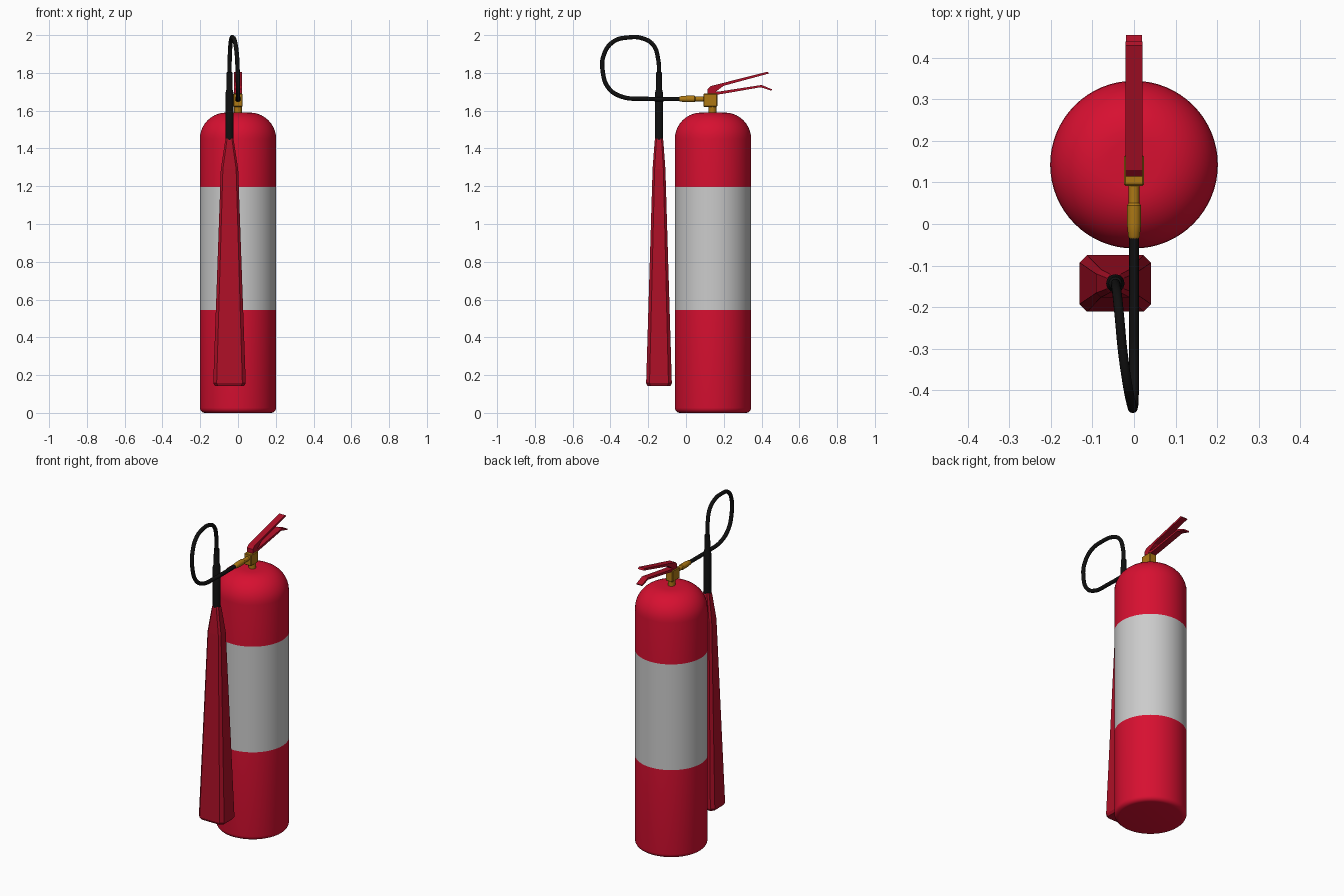
import bpy, bmesh, math
from mathutils import Vector

cube = bpy.data.objects.get("Cube")
if cube:
    bpy.data.objects.remove(cube, do_unlink=True)


def material(name, rgb):
    m = bpy.data.materials.new(name)
    m.use_nodes = True
    m.diffuse_color = (*rgb, 1)
    m.node_tree.nodes["Principled BSDF"].inputs["Base Color"].default_value = (*rgb, 1)
    return m


RED = material("bright red", (0.68, 0.005, 0.03))
DARK = material("dark red", (0.42, 0.005, 0.02))
GREY = material("light grey", (0.6, 0.6, 0.6))
BRASS = material("brass", (0.42, 0.19, 0.007))
BLACK = material("black rubber", (0.005, 0.005, 0.005))


def finish(name, bm, mats, smooth=True):
    bmesh.ops.recalc_face_normals(bm, faces=bm.faces)
    me = bpy.data.meshes.new(name)
    bm.to_mesh(me)
    bm.free()
    ob = bpy.data.objects.new(name, me)
    bpy.context.collection.objects.link(ob)
    for m in mats:
        me.materials.append(m)
    if smooth:
        bpy.ops.object.select_all(action="DESELECT")
        ob.select_set(True)
        bpy.context.view_layer.objects.active = ob
        bpy.ops.object.shade_smooth_by_angle(angle=math.radians(35))
    return ob


def loft(bm, rings):
    """Skin a list of point rings and cap both ends."""
    loops = [[bm.verts.new(p) for p in ring] for ring in rings]
    for a, b in zip(loops, loops[1:]):
        for i in range(len(a)):
            j = (i + 1) % len(a)
            bm.faces.new((a[i], a[j], b[j], b[i]))
    bm.faces.new(loops[0])
    bm.faces.new(loops[-1])


def lathe(name, profile, origin, mats, axis="z", sides=24):
    """Turn (radius, distance) pairs around an axis through origin."""
    bm = bmesh.new()
    rings = []
    for r, d in profile:
        ring = []
        for i in range(sides):
            t = math.tau * i / sides
            u, v = r * math.cos(t), r * math.sin(t)
            p = (u, v, d) if axis == "z" else (u, d, v)
            ring.append(Vector(origin) + Vector(p))
        rings.append(ring)
    loft(bm, rings)
    return finish(name, bm, mats)


def side_plate(name, outline, half, mat):
    """Extrude a (y, z) outline across x."""
    bm = bmesh.new()
    loft(bm, [[(x, y, z) for y, z in outline] for x in (-half, half)])
    return finish(name, bm, [mat], smooth=False)


def box(name, lo, hi, mat, bevel):
    bm = bmesh.new()
    bmesh.ops.create_cube(bm, size=1)
    lo, hi = Vector(lo), Vector(hi)
    for v in bm.verts:
        v.co = (lo + hi) / 2 + v.co * (hi - lo)
    bmesh.ops.bevel(bm, geom=bm.edges[:], offset=bevel, segments=1, affect="EDGES")
    return finish(name, bm, [mat], smooth=False)


# Tank: rounded foot, straight wall, domed shoulder
R, SHOULDER, ROUND, FOOT = 0.202, 1.45, 0.14, 0.027
quarter = [math.pi / 2 * i / 10 for i in range(11)]
profile = [(R - FOOT + FOOT * math.sin(t), FOOT - FOOT * math.cos(t)) for t in quarter[::2]]
profile += [(R, 0.545), (R, 1.195)]
profile += [(R - ROUND + ROUND * math.cos(t), SHOULDER + ROUND * math.sin(t)) for t in quarter]
tank = lathe("tank", profile, (0, 0.143, 0), [RED, GREY], sides=64)
# Grey label band around the middle of the wall
for f in tank.data.polygons:
    if 0.545 < f.center.z < 1.195:
        f.material_index = 1

# Brass valve
lathe("valve_neck", [(0.021, 1.57), (0.021, 1.63)], (0, 0.14, 0), [BRASS])
box("valve_body", (-0.024, 0.092, 1.62), (0.024, 0.166, 1.69), BRASS, 0.004)
lathe("hose_connector",
      [(0.011, -0.035), (0.014, -0.03), (0.017, 0.0), (0.017, 0.045), (0.013, 0.05), (0.013, 0.095)],
      (0, 0, 1.662), [BRASS], axis="y")

# Squeeze lever and carrying handle
side_plate("squeeze_lever",
           [(0.115, 1.692), (0.115, 1.715), (0.13, 1.73), (0.43, 1.806),
            (0.44, 1.797), (0.2, 1.732), (0.145, 1.692)], 0.02, DARK)
side_plate("carrying_handle",
           [(0.115, 1.685), (0.115, 1.7), (0.18, 1.702), (0.4, 1.736), (0.455, 1.713),
            (0.452, 1.706), (0.395, 1.724), (0.2, 1.69), (0.165, 1.685)], 0.019, DARK)

# Discharge horn: chamfered rectangular sections narrowing upward
HX, HY = -0.045, -0.143


def horn_section(z, a, b, c):
    pts = [(a, b - c), (a - c, b), (c - a, b), (-a, b - c),
           (-a, c - b), (c - a, -b), (a - c, -b), (a, c - b)]
    return [(HX + x, HY + y, z) for x, y in pts]


bm = bmesh.new()
loft(bm, [horn_section(0.142, 0.077, 0.06, 0.016),
          horn_section(0.157, 0.086, 0.068, 0.018),
          horn_section(1.29, 0.046, 0.034, 0.011),
          horn_section(1.44, 0.023, 0.023, 0.009),
          horn_section(1.452, 0.02, 0.02, 0.008)])
finish("horn", bm, [DARK], smooth=False)

# Rubber sleeve on top of the horn
lathe("hose_sleeve",
      [(0.022, 1.44), (0.022, 1.69), (0.017, 1.71), (0.016, 1.8), (0.011, 1.805)],
      (HX, HY, 0), [BLACK])

# Looping hose from the sleeve to the connector
path = [(HX, HY, 1.79), (-0.044, -0.147, 1.87), (-0.04, -0.175, 1.95), (-0.034, -0.235, 1.984),
        (-0.028, -0.3, 1.988), (-0.016, -0.385, 1.965), (-0.006, -0.435, 1.895),
        (-0.002, -0.441, 1.81), (0, -0.41, 1.72), (0, -0.34, 1.674),
        (0, -0.22, 1.663), (0, -0.025, 1.662)]
curve = bpy.data.curves.new("hose", "CURVE")
curve.dimensions = "3D"
curve.bevel_depth = 0.0115
curve.bevel_resolution = 4
curve.resolution_u = 8
curve.use_fill_caps = True
spline = curve.splines.new("BEZIER")
spline.bezier_points.add(len(path) - 1)
for p, co in zip(spline.bezier_points, path):
    p.co = co
    p.handle_left_type = p.handle_right_type = "AUTO"
curve.materials.append(BLACK)
bpy.context.collection.objects.link(bpy.data.objects.new("hose", curve))
